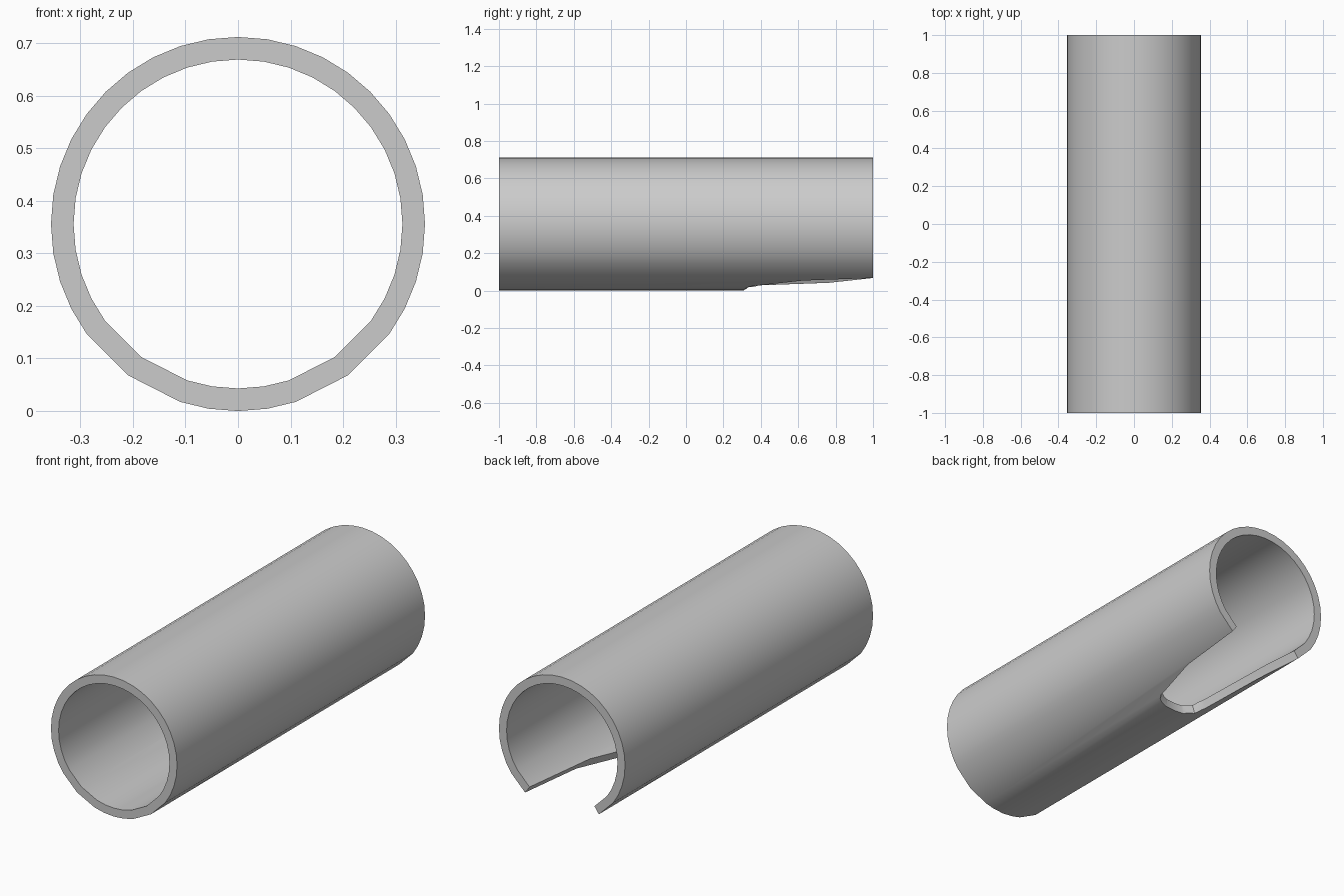
import bpy, bmesh
from math import sin, cos, radians

if "Cube" in bpy.data.objects:
    bpy.data.objects.remove(bpy.data.objects["Cube"])

R_OUT, R_IN, ZC = 0.356, 0.313, 0.356


def polar(deg, r, y):
    # angle measured from straight down, turning towards +x
    a = radians(deg)
    return (r * sin(a), y, ZC - r * cos(a))


def make_object(name, bm):
    bmesh.ops.recalc_face_normals(bm, faces=bm.faces)
    me = bpy.data.meshes.new(name)
    bm.to_mesh(me)
    bm.free()
    ob = bpy.data.objects.new(name, me)
    bpy.context.collection.objects.link(ob)
    return ob


# Tube wall: 40-sided ring with a few corners left out beside the slot
angles = [a for a in range(-180, 180, 9) if abs(a) not in (27, 45)]
bm = bmesh.new()
corners = [(R_OUT, -1), (R_OUT, 1), (R_IN, 1), (R_IN, -1)]
rings = [[bm.verts.new(polar(a, r, y)) for a in angles] for r, y in corners]
n = len(angles)
for k in range(4):
    p, q = rings[k], rings[(k + 1) % 4]
    for i in range(n):
        j = (i + 1) % n
        bm.faces.new((p[i], p[j], q[j], q[i]))
tube = make_object("tube", bm)

# Slot cutter: tapered outline (angle, y) with radial walls, open at the back
half = [(8.5, 0.31), (18, 0.33), (21.7, 0.39), (35.8, 1.0), (38.1, 1.1)]
outline = half + [(-a, y) for a, y in reversed(half)]
bm = bmesh.new()
inner = [bm.verts.new(polar(a, 0.2, y)) for a, y in outline]
outer = [bm.verts.new(polar(a, 0.6, y)) for a, y in outline]
m = len(outline)
for i in range(m):
    j = (i + 1) % m
    bm.faces.new((inner[i], inner[j], outer[j], outer[i]))
for loop in (inner, outer):
    for i in range(len(half) - 1):
        bm.faces.new((loop[i], loop[i + 1], loop[m - 2 - i], loop[m - 1 - i]))
cutter = make_object("slot_cutter", bm)
cutter.hide_render = True

# Cut the slot and smooth the round walls
mod = tube.modifiers.new("slot", 'BOOLEAN')
mod.operation = 'DIFFERENCE'
mod.solver = 'EXACT'
mod.object = cutter
bpy.context.view_layer.objects.active = tube
tube.select_set(True)
bpy.ops.object.modifier_apply(modifier=mod.name)
bpy.data.objects.remove(cutter)
bpy.ops.object.shade_smooth_by_angle(angle=radians(30))
